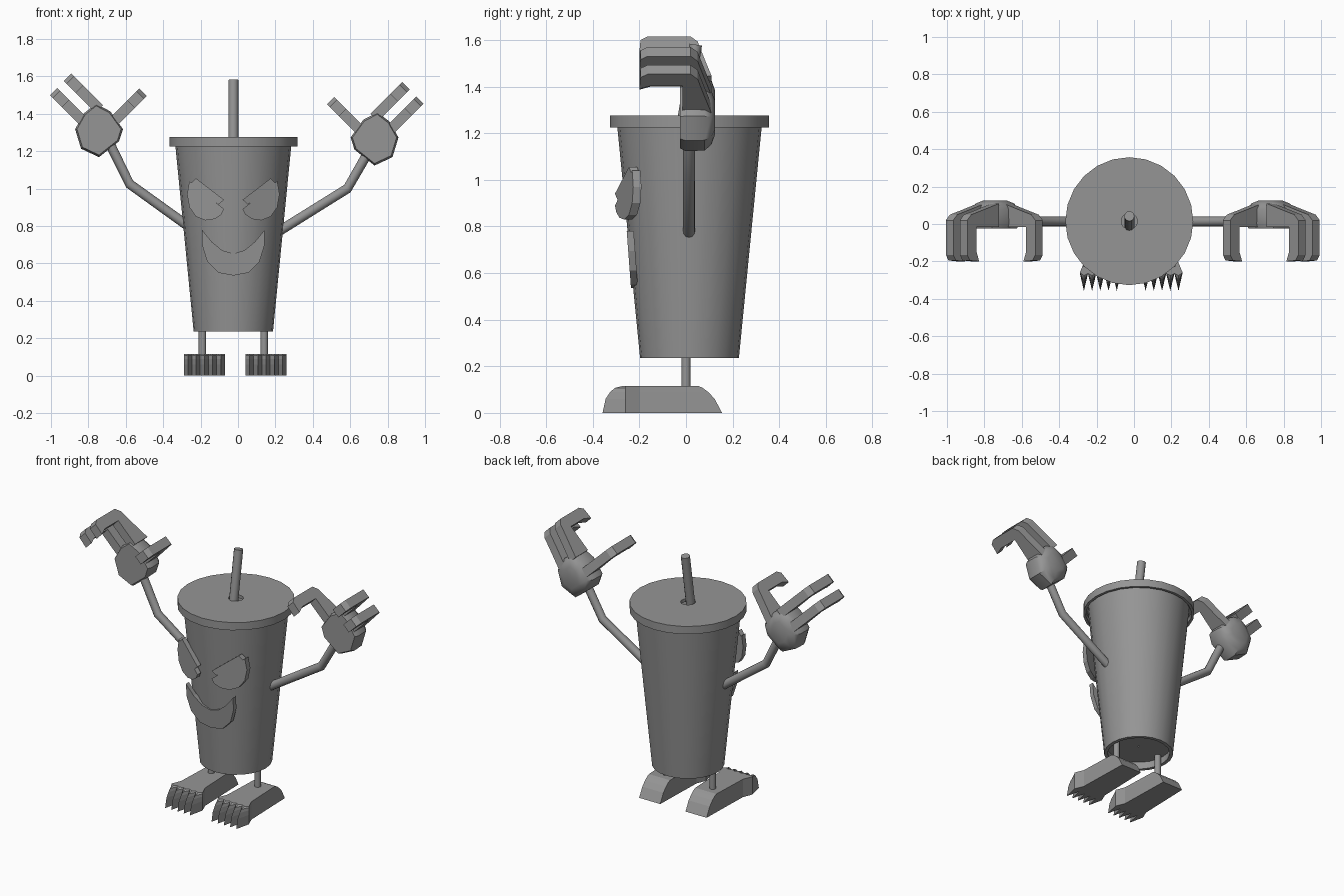
import bpy, bmesh, math
from mathutils import Vector

old = bpy.data.objects.get("Cube")
if old:
    bpy.data.objects.remove(old)

grey = bpy.data.materials.new("plain grey")
grey.use_nodes = True
COLOUR = (0.3, 0.3, 0.3, 1)
grey.diffuse_color = COLOUR
grey.node_tree.nodes["Principled BSDF"].inputs["Base Color"].default_value = COLOUR

MID = Vector((-0.025, 0.015, 0))   # cup axis


def loft(name, rings, smooth=False, closed=False):
    """Skin a list of equal point rings; cap the ends unless closed."""
    bm = bmesh.new()
    rows = [[bm.verts.new(p) for p in ring] for ring in rings]
    n = len(rows[0])
    pairs = list(zip(rows, rows[1:])) + ([(rows[-1], rows[0])] if closed else [])
    for a, b in pairs:
        for i in range(n):
            j = (i + 1) % n
            bm.faces.new((a[i], a[j], b[j], b[i]))
    if not closed:
        bm.faces.new(rows[0])
        bm.faces.new(rows[-1])
    bmesh.ops.recalc_face_normals(bm, faces=bm.faces)
    mesh = bpy.data.meshes.new(name)
    bm.to_mesh(mesh)
    bm.free()
    mesh.materials.append(grey)
    obj = bpy.data.objects.new(name, mesh)
    bpy.context.collection.objects.link(obj)
    if smooth:
        bpy.ops.object.select_all(action='DESELECT')
        obj.select_set(True)
        bpy.context.view_layer.objects.active = obj
        bpy.ops.object.shade_smooth_by_angle(angle=math.radians(35))
    return obj


def lathe(name, profile, closed=False, sides=24):
    rings = []
    for r, z in profile:
        angles = [2 * math.pi * i / sides for i in range(sides)]
        rings.append([MID + Vector((r * math.cos(a), r * math.sin(a), z)) for a in angles])
    return loft(name, rings, True, closed)


def tube(name, points, radius, sides=12):
    """Round bar along a path, mitred at the bends."""
    pts = [Vector(p) for p in points]
    rings = []
    for i, p in enumerate(pts):
        d = (pts[min(i + 1, len(pts) - 1)] - pts[max(i - 1, 0)]).normalized()
        u = d.cross(Vector((0, 1, 0.01))).normalized()
        if abs(d.z) > 0.99 or abs(d.y) > 0.5:
            u = Vector((1, 0, 0))
        v = d.cross(u).normalized()
        rings.append([p + radius * (u * math.cos(a) + v * math.sin(a))
                      for a in (2 * math.pi * k / sides for k in range(sides))])
    return loft(name, rings, True)


# Cup with a recessed base, and an overhanging lid with a straw hole
lathe("cup", [(0.005, 0.285), (0.195, 0.285), (0.19, 0.235), (0.212, 0.235),
              (0.312, 1.25), (0.3, 1.25), (0.2, 0.3), (0.005, 0.3)], closed=True)
lathe("lid", [(0.043, 1.275), (0.342, 1.275), (0.342, 1.225), (0.325, 1.225),
              (0.325, 1.255), (0.043, 1.255)], closed=True)
tube("straw", [(-0.025, -0.06, 0.95), (-0.025, 0.042, 1.58)], 0.027)


# Face plates
def plate(name, outline, front, thick=0.03):
    """Extrude an outline backwards; front gives y from position."""
    face = [Vector((x, front(x - MID.x, z), z)) for x, z in outline]
    return loft(name, [face, [p + Vector((0, thick, 0)) for p in face]])


EYE = [(0.05, 0.89), (0.235, 1.04), (0.247, 0.97), (0.235, 0.9), (0.2, 0.85),
       (0.15, 0.83), (0.1, 0.837), (0.065, 0.86)]
BROW = [(0.05, 0.94), (0.2, 1.055), (0.235, 1.02), (0.078, 0.915)]
for side, label in ((1, "left"), (-1, "right")):
    for part, shape in (("eye", EYE), ("brow", BROW)):
        plate(f"{label}_{part}", [(MID.x + side * u, z) for u, z in shape],
              lambda u, z: -0.305 + 0.4 * (abs(u) - 0.05), 0.035)

lower = [(0.168, 0.78), (0.166, 0.695), (0.14, 0.61), (0.08, 0.55)]
upper = [(0.115, 0.715), (0.06, 0.67)]
mouth = ([(-u, z) for u, z in lower] + [(0, 0.535)] + lower[::-1]
         + upper + [(0, 0.652)] + [(-u, z) for u, z in upper[::-1]])
plate("mouth", [(MID.x + u, z) for u, z in mouth],
      lambda u, z: -0.236 - 0.075 * (z - 0.535), 0.03)


# Legs and clawed feet
def foot_ring(cx, z, heel, tip):
    right = [(0.075, heel), (0.085, -0.2), (0.11, -0.26)]
    toes = []
    for i in range(5):
        x = 0.088 - 0.044 * i
        toes.append((x, tip))
        if i < 4:
            toes.append((x - 0.022, -0.265))
    left = [(-x, y) for x, y in right[::-1]]
    return [(cx + x, y, z) for x, y in right + toes + left]


FOOT = [(0, 0.155, -0.358), (0.06, 0.123, -0.345), (0.09, 0.095, -0.325),
        (0.107, 0.072, -0.305), (0.115, 0.055, -0.275)]
for label, foot_x, leg_x in (("left", 0.15, 0.14), ("right", -0.18, -0.19)):
    loft(f"{label}_foot", [foot_ring(foot_x, *layer) for layer in FOOT])
    tube(f"{label}_leg", [(leg_x, 0, 0.1), (leg_x, 0, 0.29)], 0.02)

# Arms, palms and hooked fingers
FINGER = [(-0.24, -0.015), (-0.07, -0.015), (-0.07, -0.15), (-0.09, -0.2),
          (-0.02, -0.195), (0, -0.165), (0, 0.02), (-0.03, 0.05), (-0.12, 0.075),
          (-0.24, 0.11)]
PALM = [(-0.128, 0.005), (-0.107, -0.06), (0, -0.145), (0.096, -0.1),
        (0.128, 0.005), (0.08, 0.09), (0.016, 0.14), (-0.06, 0.1)]
PALM_LAYERS = [(-0.025, 0.92), (0, 1), (0.08, 0.98), (0.11, 0.8), (0.125, 0.5)]
DIGITS = [("upper_finger", 0.898, 1.55, 1), ("lower_finger", 0.973, 1.473, 1),
          ("thumb", 0.495, 1.47, -1)]
H = math.sqrt(0.5)

for label, side, shift, lift in (("left", 1, 0, 0), ("right", -1, -0.013, 0.045)):
    def place(x, y, z):
        return Vector((side * x + shift, y, z + lift))

    loft(f"{label}_palm", [[place(0.73 + x * s, y, 1.268 + z * s) for x, z in PALM]
                           for y, s in PALM_LAYERS], True)
    for digit, x, z, way in DIGITS:
        rings = [[place(x + way * H * (d + w), y, z + H * (d - w)) for d, y in FINGER]
                 for w in (-0.028, 0.028)]
        loft(f"{label}_{digit}", rings)
    if side > 0:
        path = [(0.2, 0.76), (0.585, 1.0), (0.7, 1.2)]
    else:
        path = [(-0.24, 0.78), (-0.58, 1.025), (-0.69, 1.25)]
    tube(f"{label}_arm", [(x, 0.013, z) for x, z in path], 0.026)
